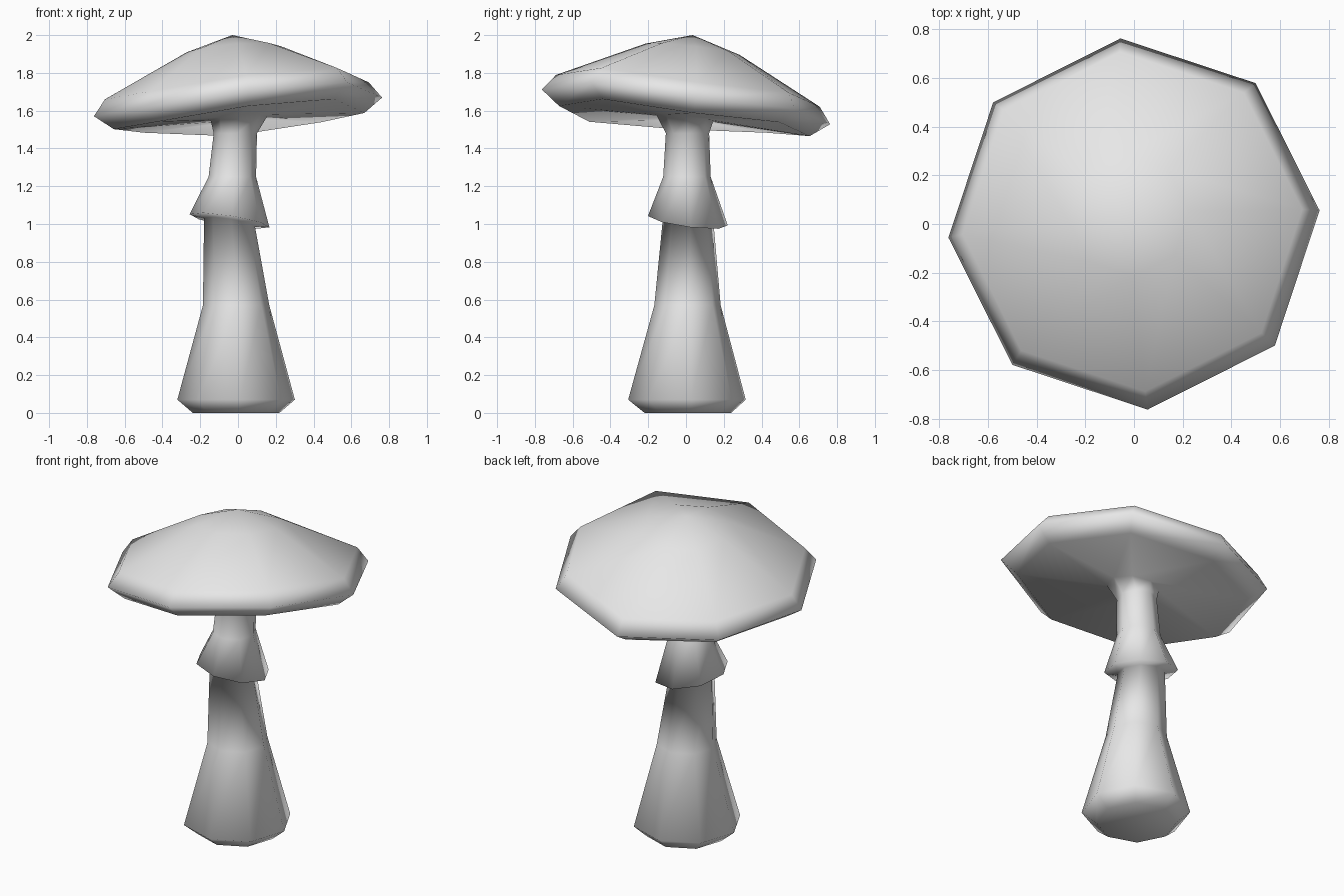
import bpy
import bmesh
from math import cos, sin, tau, radians

cube = bpy.data.objects.get("Cube")
if cube:
    bpy.data.objects.remove(cube)

SIDES = 8
TURN = radians(4.2)

grey = bpy.data.materials.new("light grey")
grey.use_nodes = True
colour = (0.8, 0.8, 0.8, 1)
grey.diffuse_color = colour
grey.node_tree.nodes["Principled BSDF"].inputs["Base Color"].default_value = colour


def ring(bm, radius, z, centre=(0, 0), slope=(0, 0), warp=None):
    """Octagonal ring, leaning by slope, with an optional lift per corner."""
    verts = []
    for i in range(SIDES):
        a = TURN + tau * i / SIDES
        x, y = radius * cos(a), radius * sin(a)
        lift = warp[i] if warp else 0
        verts.append(bm.verts.new((centre[0] + x, centre[1] + y,
                                   z + slope[0] * x + slope[1] * y + lift)))
    return verts


def bridge(bm, low, high):
    for i in range(SIDES):
        j = (i + 1) % SIDES
        bm.faces.new((low[i], low[j], high[j], high[i]))


bm = bmesh.new()

# Stem: foot, bulge, shaft and hanging skirt
tilt = (-0.155, -0.13)
rings = [
    ring(bm, 0.23, 0, (-0.01, 0.01)),
    ring(bm, 0.312, 0.07, (-0.01, 0.005)),
    ring(bm, 0.176, 0.57, (-0.01, 0.008)),
    ring(bm, 0.135, 1.01, (-0.045, 0.012), tilt),
    ring(bm, 0.212, 1.017, (-0.045, 0.01), tilt),
    ring(bm, 0.126, 1.25, (-0.03, 0.005)),
    ring(bm, 0.115, 1.48, (-0.014, 0.008)),
]
bm.faces.new(list(reversed(rings[0])))

# Cap: underside, rolled rim and dome, all leaning back and to the right
lean = (0.073, -0.115)
warp = (0, 0.02, 0, 0.025, 0, -0.03, 0, 0.03)
for radius, z, bend in ((0.15, 1.56, None), (0.665, 1.545, warp),
                        (0.765, 1.62, warp), (0.70, 1.705, warp),
                        (0.25, 1.925, None)):
    h = z - 1.62
    rings.append(ring(bm, radius, z, (-lean[0] * h, -lean[1] * h), lean, bend))
for low, high in zip(rings, rings[1:]):
    bridge(bm, low, high)

# Crown point
tip = bm.verts.new((-0.03, 0.035, 2.0))
top = rings[-1]
for i in range(SIDES):
    bm.faces.new((top[i], top[(i + 1) % SIDES], tip))

bmesh.ops.recalc_face_normals(bm, faces=bm.faces)
for f in bm.faces:
    f.smooth = True
mesh = bpy.data.meshes.new("mushroom")
bm.to_mesh(mesh)
bm.free()
mesh.materials.append(grey)
mushroom = bpy.data.objects.new("mushroom", mesh)
bpy.context.collection.objects.link(mushroom)
